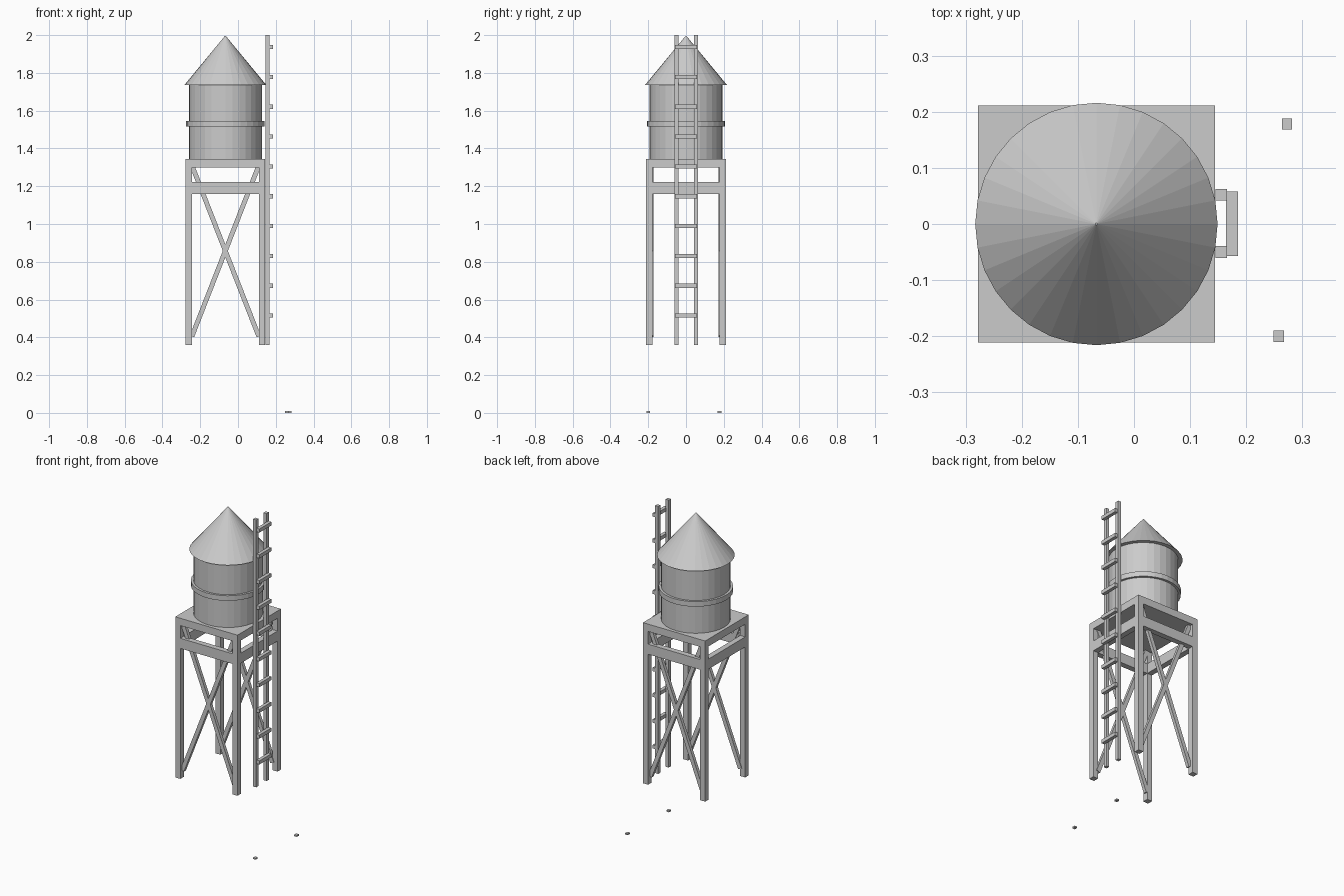
import bpy, math

if "Cube" in bpy.data.objects:
    bpy.data.objects.remove(bpy.data.objects["Cube"])

CX = -0.067   # tower axis
H = 0.211     # half width of tower frame
T = 0.034     # leg and beam thickness


def box(name, lo, hi):
    bpy.ops.mesh.primitive_cube_add(size=1, location=[(a + b) / 2 for a, b in zip(lo, hi)])
    o = bpy.context.object
    o.name = name
    o.scale = [b - a for a, b in zip(lo, hi)]
    bpy.ops.object.transform_apply(location=False, rotation=False, scale=True)
    return o


def cone(name, r1, r2, z0, z1):
    bpy.ops.mesh.primitive_cone_add(vertices=32, radius1=r1, radius2=r2, depth=z1 - z0,
                                    location=(CX, 0, (z0 + z1) / 2))
    bpy.context.object.name = name


# tank, hoop and roof
cone("tank", 0.193, 0.193, 1.345, 1.737)
cone("tank_hoop", 0.207, 0.207, 1.515, 1.546)
cone("roof", 0.216, 0.002, 1.737, 1.996)

# platform slab
box("platform", (CX - H, -H, 1.30), (CX + H, H, 1.345))

# legs
for sx in (-1, 1):
    for sy in (-1, 1):
        xs = sorted((CX + sx * H, CX + sx * (H - T)))
        ys = sorted((sy * H, sy * (H - T)))
        box("leg", (xs[0], ys[0], 0.36), (xs[1], ys[1], 1.30))

# beams under the platform on all four sides
for s in (-1, 1):
    a, b = sorted((s * H, s * (H - T)))
    box("cross_beam", (CX - H + T, a, 1.16), (CX + H - T, b, 1.222))
    box("side_beam", (CX + a, -H + T, 1.16), (CX + b, H - T, 1.222))

# crossed braces on front and back
z0, z1, half = 0.405, 1.31, 0.177
length = math.hypot(z1 - z0, 2 * half)
angle = math.atan2(2 * half, z1 - z0)
for sy in (-1, 1):
    for sx in (-1, 1):
        o = box("brace", (-0.0125, -0.01, -length / 2), (0.0125, 0.01, length / 2))
        o.location = (CX, sy * 0.183, (z0 + z1) / 2)
        o.rotation_euler[1] = sx * angle

# ladder
for y in (-0.05, 0.052):
    box("ladder_rail", (0.145, y - 0.0105, 0.36), (0.166, y + 0.0105, 2.0))
for i in range(10):
    z = 0.515 + i * 0.158
    box("ladder_rung", (0.164, -0.057, z - 0.011), (0.185, 0.058, z + 0.011))

# small loose chips on the ground
for x, y in ((0.273, 0.178), (0.258, -0.2)):
    box("ground_chip", (x - 0.009, y - 0.01, 0), (x + 0.009, y + 0.01, 0.009))
